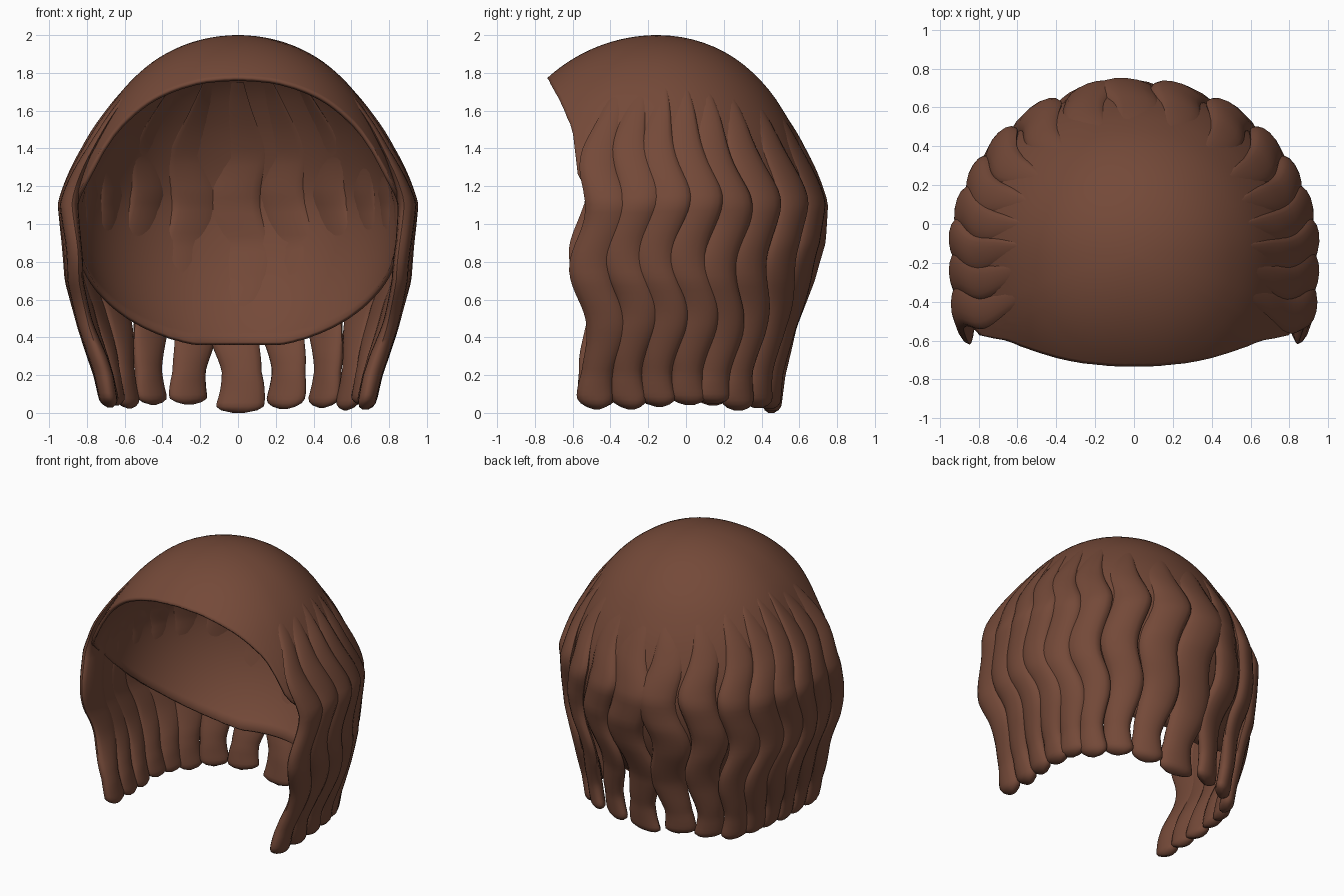
import bpy, bmesh, math, random
from mathutils import Vector

if "Cube" in bpy.data.objects:
    bpy.data.objects.remove(bpy.data.objects["Cube"])

random.seed(4)
CY = -0.15                      # centre of the head in y

brown = bpy.data.materials.new("chestnut_brown")
brown.diffuse_color = (0.175, 0.067, 0.040, 1)
brown.use_nodes = True
brown.node_tree.nodes["Principled BSDF"].inputs["Base Color"].default_value = brown.diffuse_color


def interp(x, pts):
    """Linear interpolation through (x, value) points sorted by rising x."""
    if x <= pts[0][0]:
        return pts[0][1]
    for (x0, v0), (x1, v1) in zip(pts, pts[1:]):
        if x <= x1:
            return v0 + (v1 - v0) * (x - x0) / (x1 - x0)
    return pts[-1][1]


# Head shape: the front is squarer low down, sides and back pull in higher up
SQUARE = [(1.1, 0.85), (1.5, 0.3), (1.8, 0.2)]
PULL = [(1.12, 1.0), (1.25, 0.98), (1.4, 0.957), (1.6, 0.94), (1.8, 0.945), (2.0, 0.97)]


def outline(ang, a, b, z):
    """Horizontal head outline at height z."""
    c, s = math.cos(ang), math.sin(ang)
    n = 2.0
    if s < 0:
        n += interp(z, SQUARE) * min(1, -s * 3)
        b = 0.88
    r = (abs(c / a) ** n + abs(s / b) ** n) ** (-1 / n)
    pull = interp(z, PULL)
    return r * c * pull, r * s * (pull if s > 0 else 1)


def finish(name, bm):
    bmesh.ops.recalc_face_normals(bm, faces=bm.faces)
    me = bpy.data.meshes.new(name)
    bm.to_mesh(me)
    bm.free()
    ob = bpy.data.objects.new(name, me)
    bpy.context.collection.objects.link(ob)
    me.materials.append(brown)
    bpy.context.view_layer.objects.active = ob
    ob.select_set(True)
    bpy.ops.object.shade_smooth_by_angle(angle=math.radians(50))
    ob.select_set(False)
    return ob


# Cap: dome grown from the crown down to the face opening and the nape line
FACE = [(1.0, -0.50), (1.2, -0.565), (1.5, -0.60), (1.65, -0.665), (1.78, -0.735)]


def cap_point(ang, th):
    h = 0.9 if th < math.pi / 2 else 1.0
    z = 1.1 + h * math.cos(th)
    x, y = outline(ang, 0.88, 0.85, z)
    return Vector((x * math.sin(th), CY + y * math.sin(th), z))


def inside(p):
    nape = max(0.36, 0.34 + (0.40 - p.y) * 0.92)
    return p.y > interp(p.z, FACE) and p.z > nape


def make_cap(cols=144, rows=32):
    bm = bmesh.new()
    crown = bm.verts.new(cap_point(0, 0))
    lines = []
    for i in range(cols):
        ang = 2 * math.pi * i / cols
        end = 0.3
        while end < 2.7 and inside(cap_point(ang, end)):
            end += 0.004
        lines.append([bm.verts.new(cap_point(ang, end * j / rows)) for j in range(1, rows + 1)])
    for i in range(cols):
        p, q = lines[i], lines[(i + 1) % cols]
        bm.faces.new((crown, p[0], q[0]))
        for j in range(rows - 1):
            bm.faces.new((p[j], p[j + 1], q[j + 1], q[j]))
    ob = finish("hair_cap", bm)
    mod = ob.modifiers.new("thickness", 'SOLIDIFY')
    mod.thickness = 0.022
    mod.offset = -1


# Strands: flattened wavy locks that rise out of the cap and hang past it
SIDE = [(0.0, 0.745), (0.2, 0.79), (0.45, 0.88), (0.7, 0.95), (0.9, 0.965), (1.1, 0.988)]
BACK = [(0.0, 0.71), (0.2, 0.735), (0.45, 0.80), (0.7, 0.91), (0.9, 0.975), (1.1, 0.988)]
SINK = [(1.1, -0.01), (1.4, 0.005), (1.75, 0.025)]
WIDTH = [(0.08, 0.82), (0.22, 0.70), (0.42, 0.9), (0.8, 1.0),
         (1.15, 1.05), (1.4, 0.8), (1.75, 0.25)]
OUTER = [(0.0, 0.05), (0.3, 0.058), (1.1, 0.068), (1.4, 0.04), (1.75, 0.012)]
INNER = [(0.0, 0.045), (0.3, 0.045), (0.5, 0.025), (0.9, 0.02), (1.15, 0.035),
         (1.35, 0.006)]


def strand_centre(ang, z, side, phase):
    wave = 0.042 * math.cos(2 * math.pi * (z - 0.8 + phase) / 0.65)
    wave *= interp(z, [(0.2, 0.6), (0.6, 1.0), (1.2, 1.0), (1.6, 0.3)])
    x, y = outline(ang - wave / 0.88, 0.90, 0.845, z)
    if z < 1.1:
        kx = 1 - (1 - interp(z, SIDE)) * abs(math.cos(ang))
        ky = 1 - (1 - interp(z, BACK)) * max(0, math.sin(ang))
    else:
        kx = ky = 0.978 * math.sqrt(1 - ((z - 1.1) / 0.9) ** 2) - interp(z, SINK)
    return Vector((side * x * kx, CY + y * ky, z))


def make_strand(name, ang, side, width, tip, phase, tip_width, rings=48, sides=16):
    bm = bmesh.new()
    loops = []
    for i in range(rings + 1):
        t = i / rings
        z = 1.75 + (tip - 1.75) * (1 - (1 - t) ** 1.25)
        c = strand_centre(ang, z, side, phase)
        x0, y0 = outline(ang - 0.03, 0.9, 0.845, z)
        x1, y1 = outline(ang + 0.03, 0.9, 0.845, z)
        if ang < 0.03:           # keep the side strands facing outward
            x0 = x1 + min(0.03, abs(x0 - x1))
        tan = Vector((side * (x1 - x0), y1 - y0, 0)).normalized()
        out = Vector((tan.y, -tan.x, 0)) * side
        # rounded ends
        cap = math.sqrt(max(0.05, 1 - max(0, 1 - (z - tip) / 0.045) ** 2))
        w = width * interp(z, [(0.0, tip_width)] + WIDTH) * cap
        ring = []
        for j in range(sides):
            f = 2 * math.pi * j / sides
            h = interp(z, OUTER if math.sin(f) > 0 else INNER) * cap
            v = c + tan * (w * math.cos(f)) + out * (h * math.sin(f) + 0.012 * math.cos(f))
            ring.append(bm.verts.new(v))
        loops.append(ring)
    for p, q in zip(loops, loops[1:]):
        for j in range(sides):
            n = (j + 1) % sides
            bm.faces.new((p[j], p[n], q[n], q[j]))
    bm.faces.new(loops[0])
    bm.faces.new(loops[-1])
    finish(name, bm)


make_cap()
make_strand("back_strand", math.radians(90), 1, 0.15, 0.0, 0, 0.9)
for side, label in ((1, "right"), (-1, "left")):
    for i, deg in enumerate((72, 53, 36, 23, 12, 1, -9, -19)):
        width = (0.135, 0.125, 0.12)[min(i, 2)]
        make_strand(f"{label}_strand_{i + 1}", math.radians(deg), side, width,
                    random.uniform(0.01, 0.05), random.uniform(-0.05, 0.05),
                    0.6 if i < 3 else 0.45)

# Small stray lock tucked under the front rim
bm = bmesh.new()
bmesh.ops.create_uvsphere(bm, u_segments=16, v_segments=10, radius=1)
for v in bm.verts:
    v.co = Vector((0.35 + 0.055 * v.co.x, -0.63 + 0.035 * v.co.y,
                   1.735 + 0.02 * v.co.z - 0.025 * v.co.x))
finish("stray_lock", bm)
